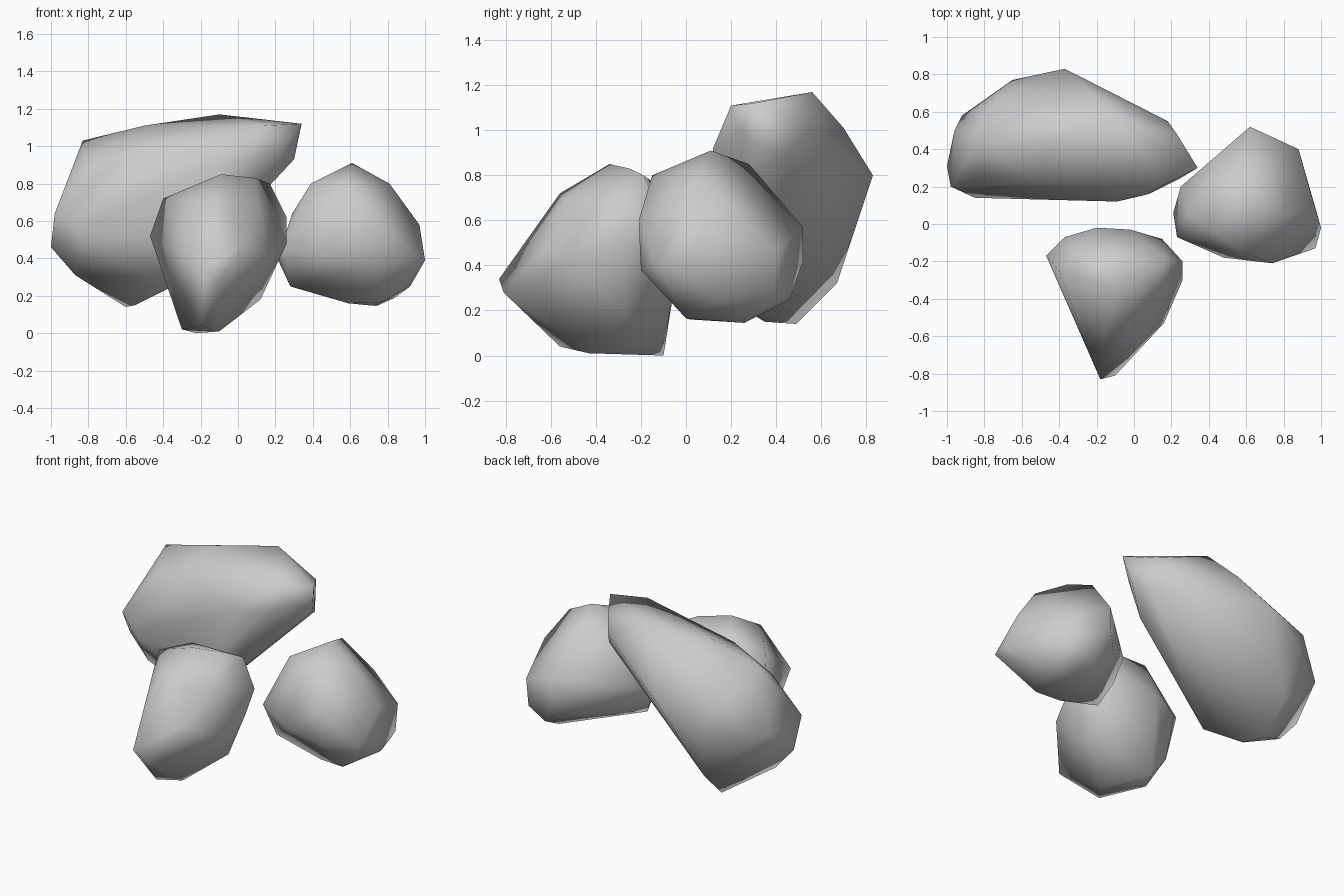
import bpy, bmesh
from math import radians


def rock(name, corners):
    """Boulder: chipped stone wrapped around its main corners."""
    bm = bmesh.new()
    for c in corners:
        bm.verts.new(c)
    hull = bmesh.ops.convex_hull(bm, input=bm.verts)
    loose = list({g for g in hull["geom_interior"] + hull["geom_unused"]
                  if isinstance(g, bmesh.types.BMVert)})
    bmesh.ops.delete(bm, geom=loose, context='VERTS')
    bmesh.ops.recalc_face_normals(bm, faces=bm.faces)
    mesh = bpy.data.meshes.new(name)
    bm.to_mesh(mesh)
    bm.free()
    obj = bpy.data.objects.new(name, mesh)
    bpy.context.collection.objects.link(obj)
    mesh.shade_smooth()
    mesh.set_sharp_from_angle(angle=radians(75))
    return obj


# large leaning rock at the back
rock("back_rock", [
    (-1, .31, .46), (-.98, .20, .64), (-.96, .50, .62), (-.92, .58, .60),
    (-.83, .44, 1.03), (-.50, .45, 1.11), (-.10, .56, 1.17), (.14, .20, 1.11),
    (.34, .30, 1.12), (.30, .34, .93), (.23, .48, 1.07), (.18, .55, 1.0),
    (-.22, .70, 1.01), (-.37, .83, .80), (-.65, .77, .66), (-.60, .67, .32),
    (-.60, .49, .14), (-.55, .35, .15), (-.37, .20, .24), (-.87, .31, .31),
    (-.85, .14, .55), (-.30, .15, .50), (-.09, .12, .92), (.16, .25, .78),
    (.08, .16, .93), (.24, .24, 1.0), (-.75, .67, .82), (-.50, .22, 1.0),
    (-.80, .25, .88), (-.25, .52, 1.145), (.25, .44, .88), (.12, .36, .745)])

# tapered rock at the front
rock("front_rock", [
    (-.47, -.17, .52), (-.40, -.25, .72), (-.22, -.16, .78), (-.09, -.34, .85),
    (.09, -.25, .83), (.17, -.19, .80), (.26, -.20, .62), (.26, -.30, .48),
    (.16, -.53, .42), (.12, -.27, .18), (-.10, -.43, .01), (-.22, -.10, 0),
    (-.30, -.25, .02), (-.18, -.83, .34), (-.10, -.81, .28), (-.20, -.56, .04),
    (-.15, -.56, .72), (-.37, -.07, .45), (-.20, -.02, .50), (-.02, -.03, .50),
    (.15, -.08, .50), (.11, -.42, .66), (.04, -.62, .48), (-.03, -.54, .69),
    (-.33, -.10, .15)])

# rounded rock on the right
rock("right_rock", [
    (.61, .11, .91), (.39, -.02, .80), (.58, -.15, .80), (.81, .05, .80),
    (.56, .28, .85), (.97, .08, .58), (1, -.02, .39), (.97, -.13, .40),
    (.92, .15, .25), (.74, .26, .145), (.59, .02, .16), (.28, 0, .25),
    (.21, .06, .40), (.23, -.07, .46), (.25, .20, .50), (.74, -.21, .60),
    (.48, -.18, .42), (.74, -.20, .38), (.62, .52, .57), (.62, .52, .42),
    (.88, .40, .46), (.70, .46, .25), (.87, .39, .28), (.29, .05, .64),
    (.84, .30, .19), (.50, .41, .34), (.76, 0, .165)])
